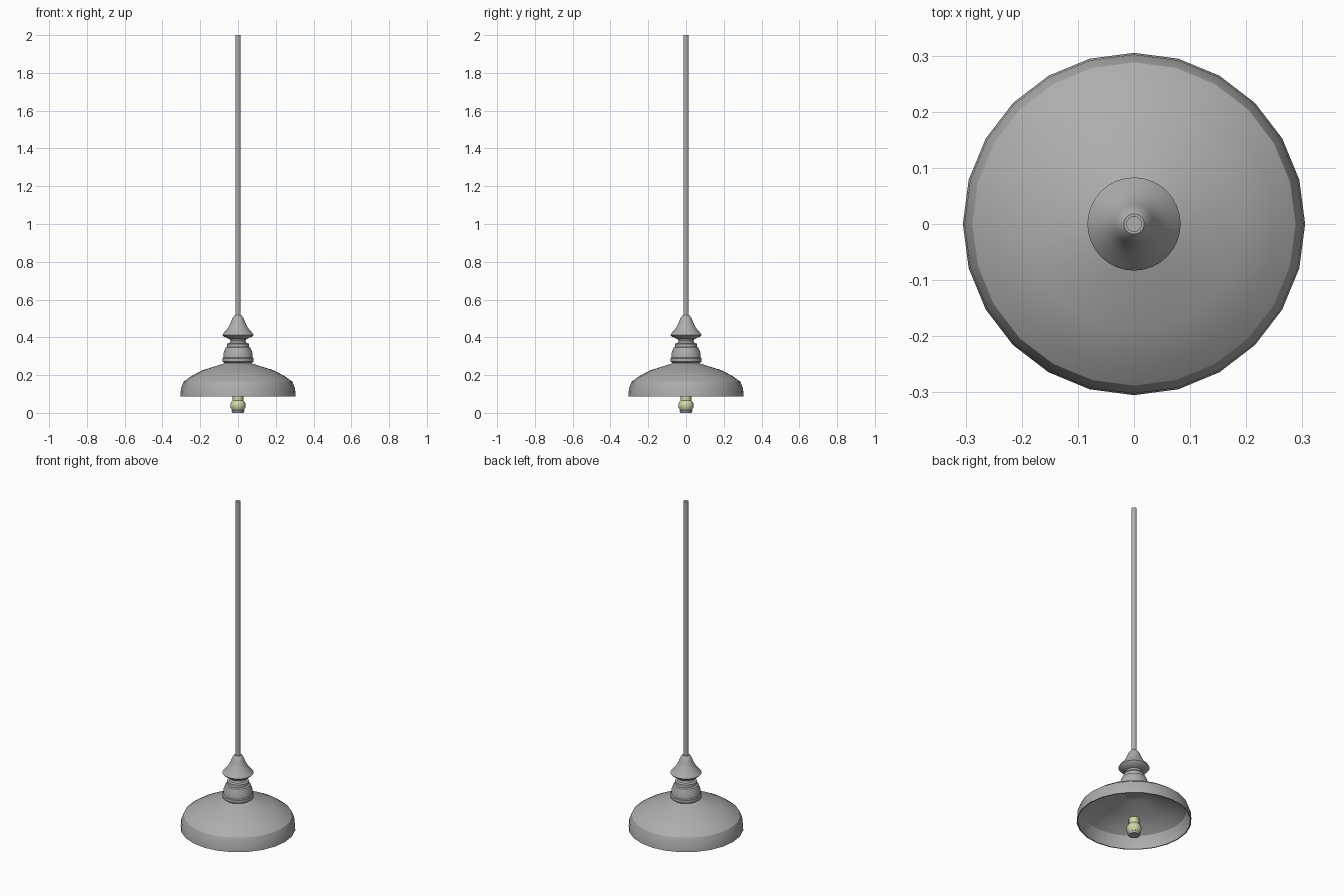
import bpy, bmesh, math

cube = bpy.data.objects.get("Cube")
if cube:
    bpy.data.objects.remove(cube)


def material(name, colour):
    m = bpy.data.materials.new(name)
    m.use_nodes = True
    m.diffuse_color = (*colour, 1)
    m.node_tree.nodes["Principled BSDF"].inputs["Base Color"].default_value = (*colour, 1)
    return m


grey = material("grey metal", (0.42, 0.42, 0.42))
green = material("pale green glass", (0.60, 0.68, 0.38))


def lathe(name, profile, sides, mat, angle=30):
    """Spin (radius, height) points around the z axis."""
    bm = bmesh.new()
    verts = [bm.verts.new((r, 0, z)) for r, z in profile]
    edges = [bm.edges.new(pair) for pair in zip(verts, verts[1:])]
    bmesh.ops.spin(bm, geom=verts + edges, cent=(0, 0, 0), axis=(0, 0, 1),
                   angle=math.tau, steps=sides, use_merge=True)
    bmesh.ops.remove_doubles(bm, verts=bm.verts, dist=0.0001)
    bmesh.ops.recalc_face_normals(bm, faces=bm.faces)
    mesh = bpy.data.meshes.new(name)
    bm.to_mesh(mesh)
    bm.free()
    obj = bpy.data.objects.new(name, mesh)
    bpy.context.collection.objects.link(obj)
    mesh.materials.append(mat)
    bpy.ops.object.select_all(action="DESELECT")
    obj.select_set(True)
    bpy.context.view_layer.objects.active = obj
    bpy.ops.object.shade_smooth_by_angle(angle=math.radians(angle))
    return obj


# Open shade: outer skin, rim, then inner skin
outer = [(0.06, 0.267), (0.085, 0.258), (0.19, 0.225), (0.25, 0.193),
         (0.288, 0.165), (0.302, 0.13), (0.305, 0.088)]
inner = [(r - 0.006, z - 0.006) for r, z in reversed(outer[:-1])]
lathe("shade", outer + [(0.299, 0.088)] + inner + [(0, 0.26)], 24, grey)

# Stepped neck on top of the shade
lathe("neck", [(0, 0.255), (0.07, 0.262), (0.083, 0.272), (0.083, 0.288), (0.078, 0.292),
               (0.077, 0.315), (0.066, 0.345), (0.058, 0.35), (0.057, 0.366),
               (0.045, 0.37), (0.04, 0.38), (0.045, 0.392), (0, 0.395)], 32, grey)

# Flared cap
lathe("cap", [(0, 0.385), (0.045, 0.39), (0.075, 0.404), (0.083, 0.413), (0.075, 0.424),
              (0.055, 0.447), (0.04, 0.475), (0.034, 0.49), (0.028, 0.505),
              (0.018, 0.517), (0, 0.517)], 32, grey)

# Hanging rod
lathe("rod", [(0, 0.5), (0.014, 0.5), (0.014, 2.0), (0, 2.0)], 16, grey)

# Bulb with its collar and end plate
lathe("bulb", [(0, 0.01), (0.03, 0.012), (0.039, 0.028), (0.041, 0.042), (0.037, 0.056),
               (0.028, 0.066), (0.028, 0.1), (0, 0.1)], 16, green)
lathe("bulb_end_plate", [(0, 0), (0.03, 0), (0.035, 0.012), (0.03, 0.016), (0, 0.016)], 16, grey)
